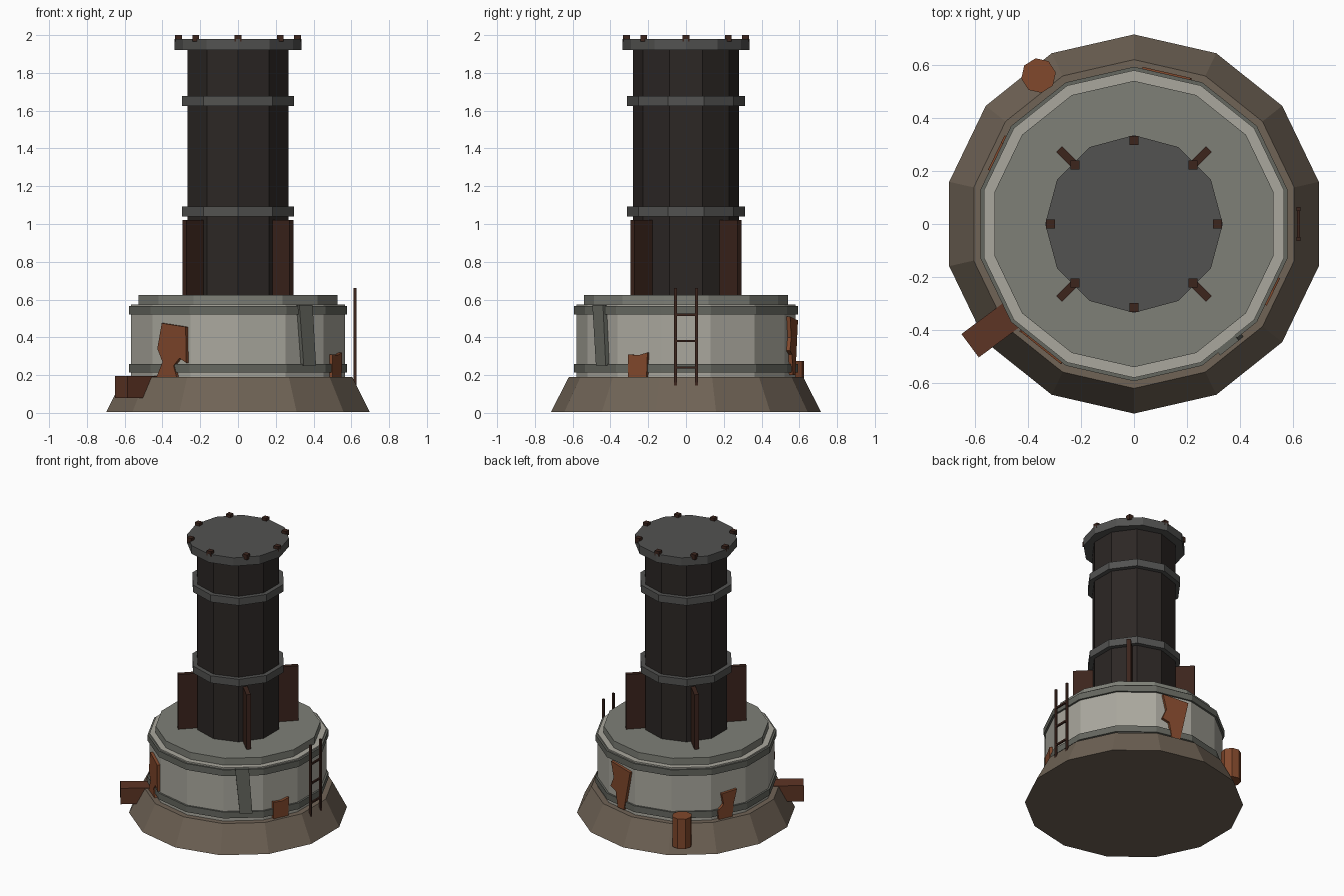
import bpy, bmesh, math
from mathutils import Matrix, Vector

if "Cube" in bpy.data.objects:
    bpy.data.objects.remove(bpy.data.objects["Cube"])


def mat(name, r, g, b):
    m = bpy.data.materials.new(name)
    m.diffuse_color = (r, g, b, 1)
    m.use_nodes = True
    m.node_tree.nodes["Principled BSDF"].inputs["Base Color"].default_value = m.diffuse_color
    return m


SOIL = mat("soil", .16, .125, .092)
PLASTER = mat("plaster", .40, .39, .34)
ROOF = mat("roof_grey", .21, .215, .185)
TRIM = mat("trim_grey", .13, .135, .115)
SOOT = mat("soot", .025, .02, .018)
STEEL = mat("steel", .085, .085, .082)
BROWN = mat("dark_brown", .045, .018, .012)
RUST = mat("rust", .22, .065, .025)
RUST_DARK = mat("dark_rust", .11, .035, .018)


def finish(name, bm, material):
    bmesh.ops.recalc_face_normals(bm, faces=bm.faces)
    me = bpy.data.meshes.new(name)
    bm.to_mesh(me)
    bm.free()
    ob = bpy.data.objects.new(name, me)
    bpy.context.collection.objects.link(ob)
    me.materials.append(material)
    return ob


def prism(name, sides, r0, r1, z0, z1, material, start=90, loc=(0, 0)):
    """Flat-sided frustum with its first corner at angle start."""
    bm = bmesh.new()
    rings = []
    for r, z in ((r0, z0), (r1, z1)):
        angles = [math.radians(start + 360 * i / sides) for i in range(sides)]
        rings.append([bm.verts.new((loc[0] + r * math.cos(a), loc[1] + r * math.sin(a), z))
                      for a in angles])
    for i in range(sides):
        j = (i + 1) % sides
        bm.faces.new((rings[0][i], rings[0][j], rings[1][j], rings[1][i]))
    bm.faces.new(rings[0][::-1])
    bm.faces.new(rings[1])
    return finish(name, bm, material)


def box(name, size, loc, material, angle=0):
    """Box of given size, turned about the vertical axis of the model."""
    bm = bmesh.new()
    m = (Matrix.Rotation(math.radians(angle), 4, 'Z') @ Matrix.Translation(loc)
         @ Matrix.Diagonal((*size, 1)))
    bmesh.ops.create_cube(bm, size=1, matrix=m)
    return finish(name, bm, material)


def patch(name, angle, outline, material, inner=.55, outer=.585):
    """Plate on a drum facet; outline is (sideways, height) seen from outside."""
    a = math.radians(angle)
    n = Vector((math.cos(a), math.sin(a), 0))
    t = Vector((-math.sin(a), math.cos(a), 0))
    bm = bmesh.new()
    rings = [[bm.verts.new(n * d + t * u + Vector((0, 0, z))) for u, z in outline]
             for d in (inner, outer)]
    k = len(outline)
    for i in range(k):
        j = (i + 1) % k
        bm.faces.new((rings[0][i], rings[0][j], rings[1][j], rings[1][i]))
    bm.faces.new(rings[0][::-1])
    bm.faces.new(rings[1])
    return finish(name, bm, material)


# Foundation and drum
prism("foundation", 14, .715, .62, 0.005, .19, SOIL)
prism("drum", 14, .58, .58, .18, .575, PLASTER)
prism("drum_lower_band", 14, .593, .593, .215, .26, TRIM)
prism("drum_upper_band", 14, .593, .593, .52, .565, TRIM)
prism("drum_roof", 14, .54, .54, .57, .625, ROOF)

# Chimney with bands and lid
prism("chimney", 10, .28, .28, .62, 1.93, SOOT)
prism("chimney_lower_band", 10, .312, .312, 1.04, 1.092, STEEL)
prism("chimney_upper_band", 10, .312, .312, 1.625, 1.677, STEEL)
prism("chimney_lid", 12, .335, .335, 1.92, 1.98, STEEL)

# Lid bolts
for i in range(8):
    a = math.radians(45 * i)
    box(f"lid_bolt_{i}", (.035, .035, .035),
        (.315 * math.cos(a), .315 * math.sin(a), 1.9825), BROWN)

# Diagonal buttress fins
for i in range(4):
    box(f"buttress_{i}", (.16, .03, .40), (.32, 0, .82), BROWN, 45 + 90 * i)

# Ladder on the right
for s in (-1, 1):
    box(f"ladder_rail_{s}", (.015, .015, .52), (.62, s * .056, .40), BROWN)
for i in range(3):
    box(f"ladder_rung_{i}", (.012, .112, .012), (.62, 0, .24 + .14 * i), BROWN)

# Crate and barrel on the foundation slope
box("crate", (.22, .11, .115), (.66, 0, .1375), RUST_DARK, 216.6)
prism("barrel", 8, .066, .066, .06, .275, RUST, 10, (-.36, .56))

# Rust patches and loose panel on the drum facets
F = 360 / 14
patch("rust_front", 90 + 5.5 * F,
      [(-.05, .475), (.112, .455), (.115, .265), (.07, .29), (.03, .25), (.05, .19),
       (-.085, .19), (-.045, .27), (-.08, .34)], RUST)
patch("rust_right", 90 + 9.5 * F,
      [(-.06, .31), (-.06, .19), (.05, .19), (.055, .32), (.0, .305)], RUST)
patch("rust_back", 90 - .5 * F,
      [(-.085, .51), (-.06, .40), (-.09, .33), (-.04, .31), (-.02, .2),
       (.04, .2), (.1, .49)], RUST)
patch("rust_left", 90 + 2.5 * F,
      [(-.06, .37), (-.045, .29), (-.09, .25), (-.08, .19), (.02, .19),
       (.03, .28), (.055, .38)], RUST)
patch("loose_panel", 90 + 8.5 * F,
      [(-.055, .57), (-.025, .25), (.058, .25), (.035, .57)], TRIM, .55, .59)
